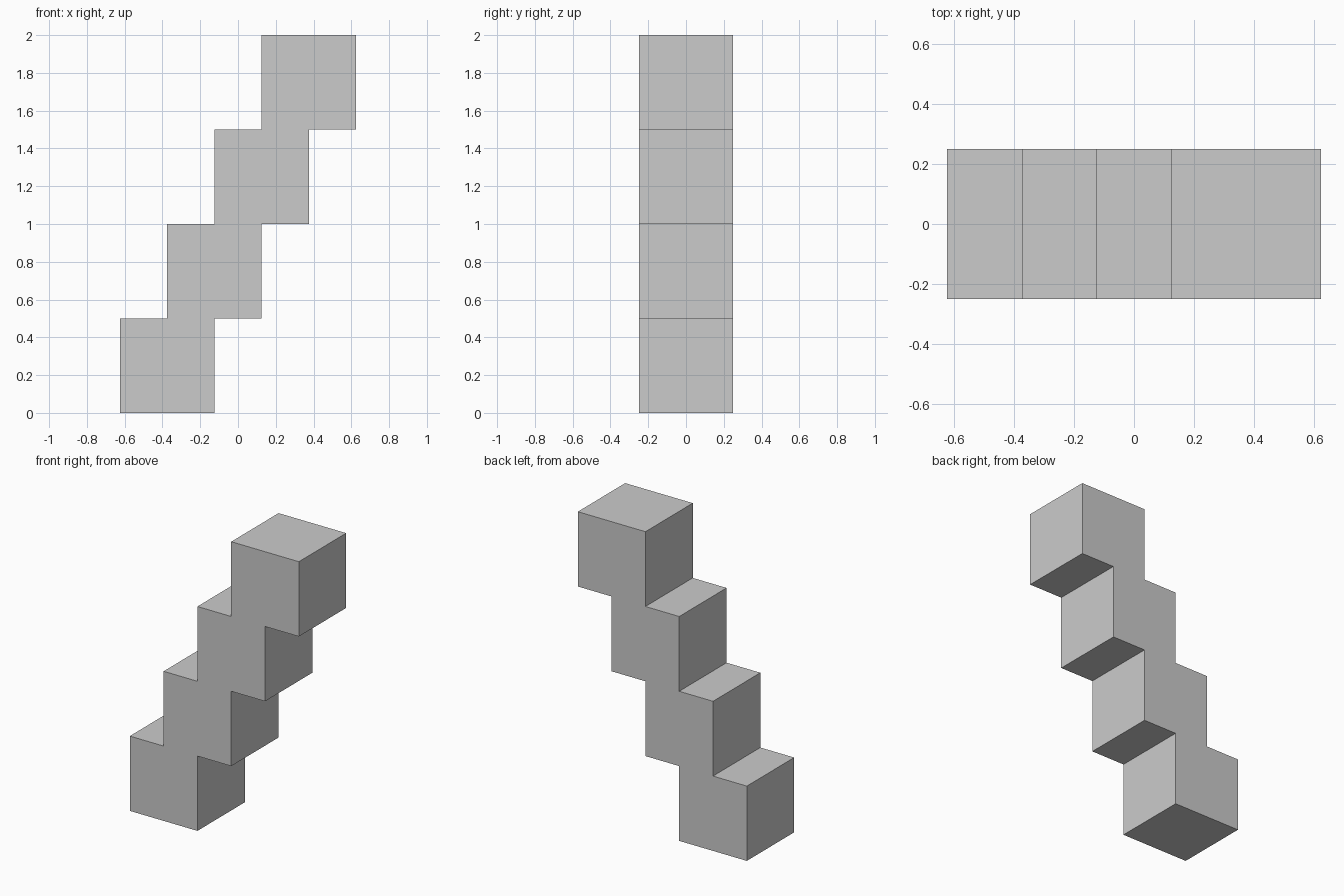
import bpy, bmesh

if "Cube" in bpy.data.objects:
    bpy.data.objects.remove(bpy.data.objects["Cube"])

SIZE = 0.5     # block edge length
SHIFT = 0.25   # sideways step per level
LEVELS = 4

# Stair-step outline in the XZ plane: up the right side, down the left
x0 = -(SIZE + SHIFT * (LEVELS - 1)) / 2
right, left = [], []
for i in range(LEVELS):
    x, z = x0 + i * SHIFT, i * SIZE
    right += [(x + SIZE, z), (x + SIZE, z + SIZE)]
    left += [(x, z), (x, z + SIZE)]
outline = right + left[::-1]

# Leaning staircase: the outline extruded through its depth
bm = bmesh.new()
front = bm.faces.new([bm.verts.new((x, -SIZE / 2, z)) for x, z in outline])
ext = bmesh.ops.extrude_face_region(bm, geom=[front], use_keep_orig=True)
moved = [g for g in ext["geom"] if isinstance(g, bmesh.types.BMVert)]
bmesh.ops.translate(bm, verts=moved, vec=(0, SIZE, 0))
bmesh.ops.recalc_face_normals(bm, faces=bm.faces[:])

mesh = bpy.data.meshes.new("stepped_blocks")
bm.to_mesh(mesh)
bm.free()
bpy.context.collection.objects.link(bpy.data.objects.new("stepped_blocks", mesh))
